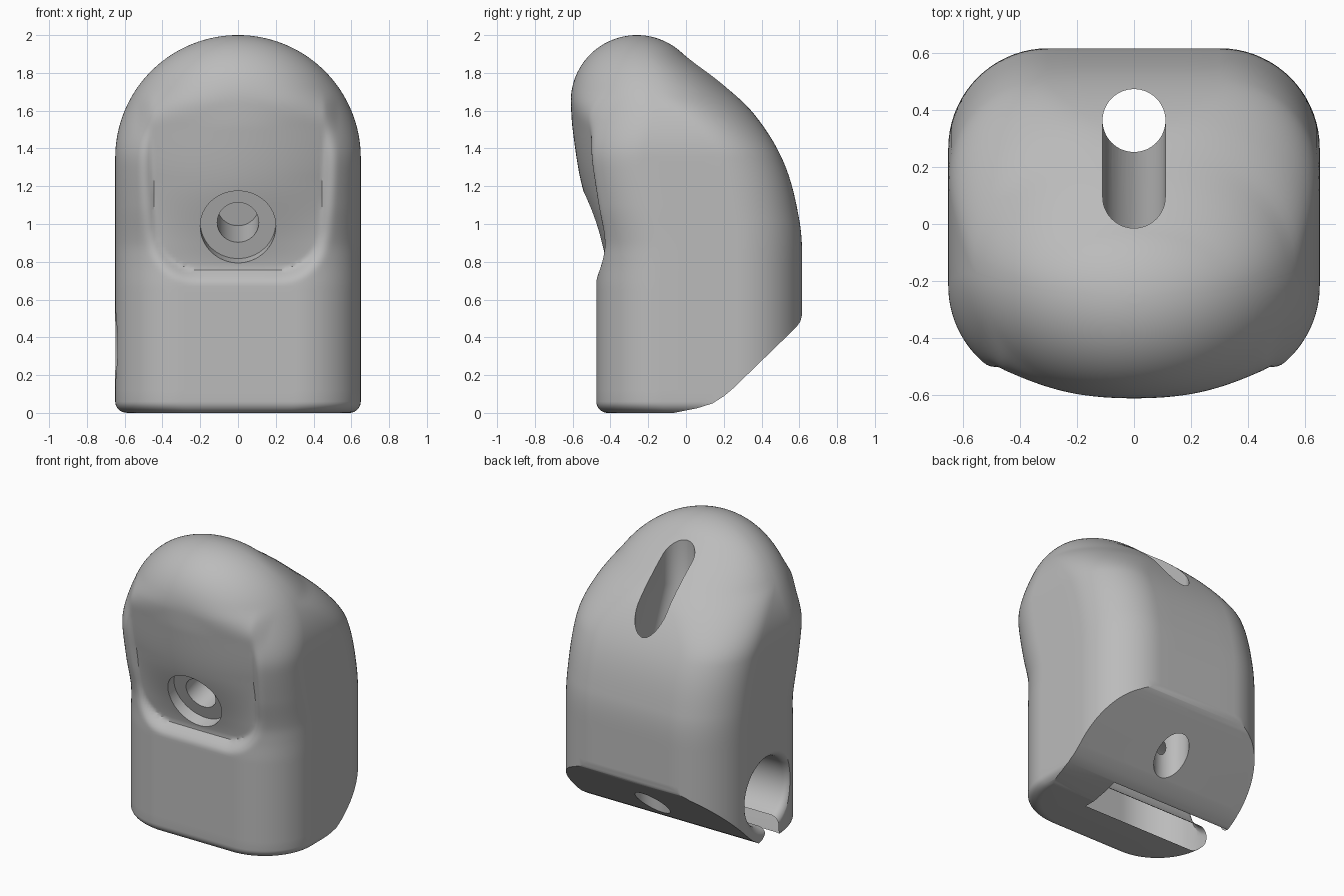
import bpy, bmesh
from math import sin, cos, pi, sqrt, radians
from mathutils import Vector

if "Cube" in bpy.data.objects:
    bpy.data.objects.remove(bpy.data.objects["Cube"])

grey = bpy.data.materials.new("plain grey")
grey.use_nodes = True
COLOUR = (0.5, 0.5, 0.5, 1)
grey.diffuse_color = COLOUR
grey.node_tree.nodes["Principled BSDF"].inputs["Base Color"].default_value = COLOUR


def smooth(t):
    t = min(max(t, 0), 1)
    return t * t * (3 - 2 * t)


def curve(pts, z):
    """Smooth interpolation through (z, value) points."""
    if z <= pts[0][0]:
        return pts[0][1]
    if z >= pts[-1][0]:
        return pts[-1][1]

    def slope(i):
        if i == 0:
            return 0
        a, b = pts[i - 1], pts[min(i + 1, len(pts) - 1)]
        return (b[1] - a[1]) / (b[0] - a[0])
    i = max(j for j in range(len(pts) - 1) if pts[j][0] <= z)
    (z0, v0), (z1, v1) = pts[i], pts[i + 1]
    h = z1 - z0
    t = (z - z0) / h
    return (v0 * (1 + 2 * t) * (1 - t) ** 2 + h * slope(i) * t * (1 - t) ** 2
            + v1 * t * t * (3 - 2 * t) + h * slope(i + 1) * t * t * (t - 1))


# Side profiles: back, front rim beside the panel, and panel centre line
BACK = [(.8, .615), (1.02, .6), (1.32, .52), (1.57, .37), (1.755, .18), (1.9, -.015)]
RIM = [(.66, -.475), (.8, -.47), (.9, -.475), (1.1, -.525), (1.35, -.57), (1.65, -.59)]
PANEL = [(.6, -.41), (.76, -.415), (.9, -.45), (1.2, -.55), (1.5, -.6), (1.65, -.61)]
HALF, ARCH_Z, ROUND = .65, 1.35, .35


def back_y(z):
    if z > 1.9:
        return -.26 + sqrt(max(ROUND ** 2 - (z - 1.65) ** 2, 0))
    return curve(BACK, z)


def front_y(x, z, inset):
    """Front surface: rounded arch edge, with a bulging panel sunk in a U-shaped rim."""
    ax = abs(x)
    to_edge = HALF - inset - sqrt(ax ** 2 + max(z - ARCH_Z, 0) ** 2)
    drop = ROUND - sqrt(max(ROUND ** 2 - max(ROUND - to_edge, 0) ** 2, 0))
    up = smooth((z - 1.3) / .35)
    outer = curve(RIM, z) * (1 - up) + (-.61 + .25 * ax ** 2) * up + drop
    panel = curve(PANEL, z) + .45 * smooth((z - .65) / .6) * ax ** 2
    rad, half = .22, .455 - .02 * smooth((1.4 - z) / .5)
    qx, qz = ax - half + rad, .76 + rad - z
    dist = sqrt(max(qx, 0) ** 2 + max(qz, 0) ** 2) + min(max(qx, qz), 0) - rad
    mask = 1 - sin(pi / 2 * min(max(dist / .08, 0), 1))
    mask *= 1 - smooth((z - 1.5) / .22)
    return panel * mask + outer * (1 - mask) + inset


def ring(z):
    fillet = .06
    inset = fillet - sqrt(fillet ** 2 - max(fillet - z, 0) ** 2)
    w = sqrt(HALF ** 2 - max(z - ARCH_Z, 0) ** 2) - inset
    # front face from edge to edge
    steps = 96
    xs = [w * sin(pi * (i / steps - .5)) for i in range(steps + 1)]
    pts = [(x, front_y(x, z, inset), z) for x in xs]
    # side, back corner, back face
    t = smooth((z - ARCH_Z) / .5)
    yb = back_y(z) - inset
    y0 = pts[-1][1]
    rx = ROUND + (.98 * w - ROUND) * t
    ry = min(ROUND + .1 * t, (yb - y0) * .96)
    y1 = yb - ry
    n = 18
    right = [(w, y0 + (y1 - y0) * i / 4, z) for i in range(1, 4)]
    right += [(w - rx + rx * cos(i / n * pi / 2), y1 + ry * sin(i / n * pi / 2), z)
              for i in range(n + 1)]
    right += [((w - rx) * f, yb, z) for f in (.6, .2)]
    return pts + right + [(-x, y, zz) for x, y, zz in reversed(right)]


def make(name, bm):
    bmesh.ops.recalc_face_normals(bm, faces=bm.faces)
    mesh = bpy.data.meshes.new(name)
    bm.to_mesh(mesh)
    bm.free()
    mesh.materials.append(grey)
    obj = bpy.data.objects.new(name, mesh)
    bpy.context.collection.objects.link(obj)
    return obj


def loft(name, rings):
    bm = bmesh.new()
    loops = [[bm.verts.new(p) for p in r] for r in rings]
    for a, b in zip(loops, loops[1:]):
        for i in range(len(a)):
            j = (i + 1) % len(a)
            bm.faces.new((a[i], a[j], b[j], b[i]))
    bm.faces.new(loops[0])
    bm.faces.new(loops[-1])
    return make(name, bm)


def rod(name, stations, sides=64):
    """Round cutter through (centre, radius) stations on a straight axis."""
    q = (Vector(stations[-1][0]) - Vector(stations[0][0])).to_track_quat("Z", "Y")
    return loft(name, [[Vector(c) + q @ Vector((r * cos(2 * pi * i / sides),
                                                r * sin(2 * pi * i / sides), 0))
                        for i in range(sides)] for c, r in stations])


def prism(name, yz, x0, x1):
    return loft(name, [[(x, y, z) for y, z in yz] for x in (x0, x1)])


# Main body
levels = [.06 * (1 - cos(i / 8 * pi / 2)) for i in range(8)]
levels += [.06 + .06 * i for i in range(9)]
levels += [.6 + .0175 * i for i in range(60)]
levels += [1.65 + .35 * sin(i / 24 * pi / 2) for i in range(24)] + [1.9997]
body = loft("body", [ring(z) for z in levels])

# Sloped underside at the back
cutters = [prism("underside_cut", [(-.07, -.001), (.06, .025), (.14, .05), (.2, .088), (.25, .13),
                                   (.585, .455), (.606, .485), (.617, .53), (.8, .53),
                                   (.8, -.2), (-.07, -.2)], -1, 1)]

# Recessed screw hole square to the front panel
into = Vector((0, cos(radians(17)), sin(radians(17))))
mouth = Vector((0, -.48, .985))
cutters.append(rod("counterbore_cut", [(mouth - into * .2, .2), (mouth + into * .08, .2)]))
cutters.append(rod("screw_hole_cut", [(mouth - into * .1, .11), (mouth + into * .38, .11)]))

# Vertical hole with a long slanted opening on the upper back
cutters.append(rod("vertical_hole_cut", [((0, .362, -.2), .11), ((0, .362, 2.2), .11)]))
bm = bmesh.new()
for y, z in ((.095, 2.2), (.095, 1.6), (.362, 2.2), (.362, .95)):
    for i in range(48):
        bm.verts.new((.1095 * cos(pi * i / 24), y + .1095 * sin(pi * i / 24), z))
hull = bmesh.ops.convex_hull(bm, input=bm.verts)
bmesh.ops.delete(bm, geom=list({v for v in hull["geom_interior"] + hull["geom_unused"]
                                if isinstance(v, bmesh.types.BMVert)}), context="VERTS")
cutters.append(make("slanted_slot_cut", bm))

# Side bore with a rounded mouth, open below through a narrow slot with rounded lips
stations = [((-.7, .03, .355), .285)]
for i in range(8):
    a = i / 7 * pi / 2
    stations.append(((-.652 + .055 * (1 - cos(a)), .03, .355), .23 + .055 * (1 - sin(a))))
cutters.append(rod("side_bore_cut", stations + [((.3, .03, .355), .23)]))
cutters.append(prism("bottom_slot_cut", [(-.2, -.05), (-.15, -.002), (-.115, .012), (-.09, .03),
                                         (-.075, .06), (-.07, .3), (.06, .3), (.065, .1),
                                         (.08, .075), (.105, .055), (.14, .045), (.2, -.05)],
                     -.9, .27))

bpy.context.view_layer.objects.active = body
for cutter in cutters:
    cutter.hide_render = True
    mod = body.modifiers.new(cutter.name, "BOOLEAN")
    mod.operation = "DIFFERENCE"
    mod.solver = "EXACT"
    mod.object = cutter
    bpy.ops.object.modifier_apply(modifier=mod.name)
    bpy.data.objects.remove(cutter)

bpy.ops.object.select_all(action="DESELECT")
body.select_set(True)
bpy.ops.object.shade_smooth_by_angle(angle=radians(32))
